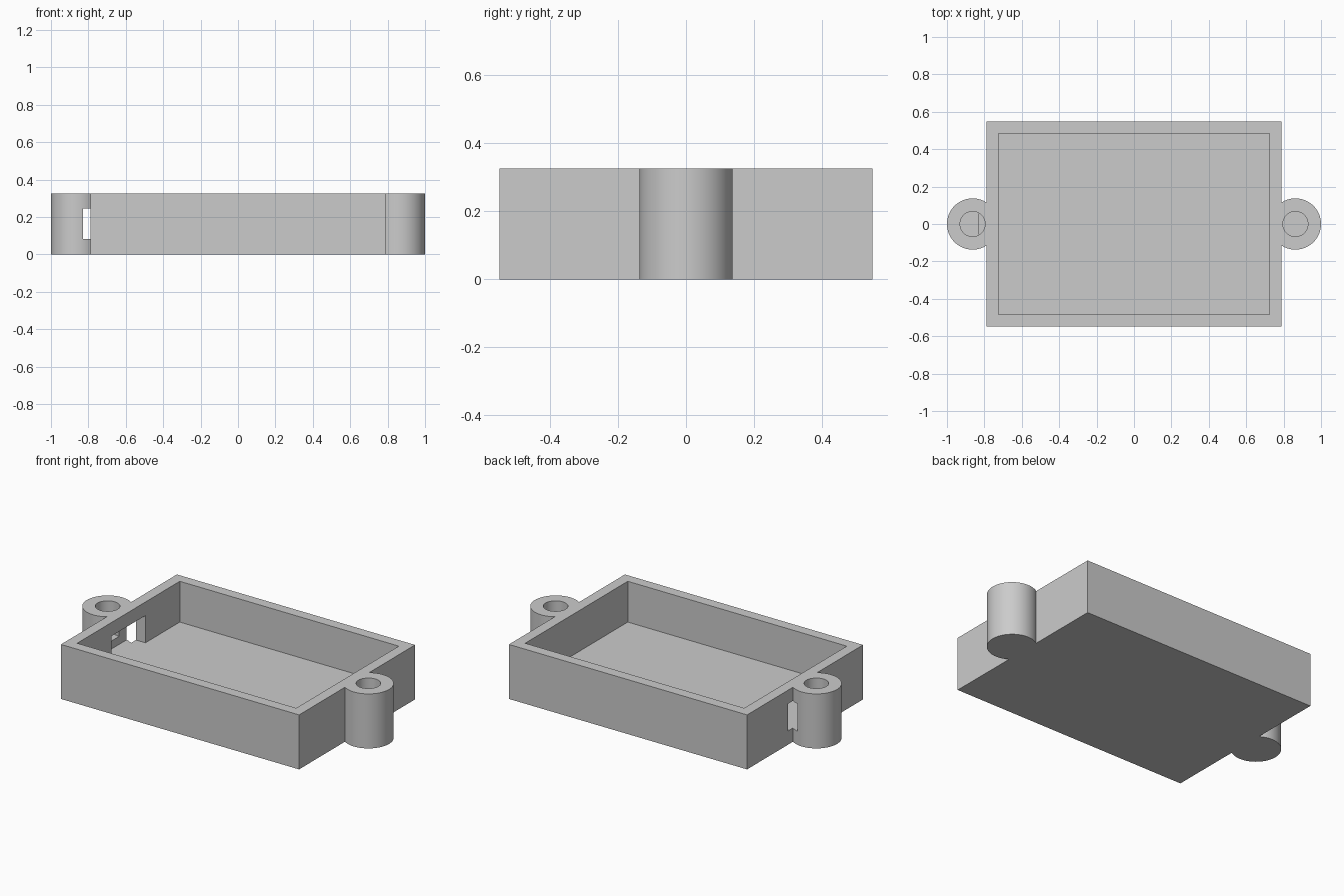
import bpy

old = bpy.data.objects.get("Cube")
if old:
    bpy.data.objects.remove(old, do_unlink=True)

HALF_X, HALF_Y, HEIGHT = 0.788, 0.548, 0.326
WALL, FLOOR = 0.063, 0.082
BOSS_X, BOSS_R, HOLE_R, HOLE_FLOOR = 0.863, 0.137, 0.067, 0.13

grey = bpy.data.materials.new("light grey plastic")
grey.use_nodes = True
colour = (0.6, 0.6, 0.6, 1)
grey.diffuse_color = colour
grey.node_tree.nodes["Principled BSDF"].inputs["Base Color"].default_value = colour


def box(name, x0, x1, y0, y1, z0, z1):
    bpy.ops.mesh.primitive_cube_add(
        size=1, location=((x0 + x1) / 2, (y0 + y1) / 2, (z0 + z1) / 2))
    ob = bpy.context.object
    ob.name = name
    ob.scale = (x1 - x0, y1 - y0, z1 - z0)
    bpy.ops.object.transform_apply(location=True, rotation=False, scale=True)
    ob.data.materials.append(grey)
    return ob


def cylinder(name, x, radius, z0, z1):
    bpy.ops.mesh.primitive_cylinder_add(
        vertices=64, radius=radius, depth=z1 - z0, location=(x, 0, (z0 + z1) / 2))
    ob = bpy.context.object
    ob.name = name
    ob.data.materials.append(grey)
    return ob


def combine(target, tool, operation):
    mod = target.modifiers.new(tool.name, "BOOLEAN")
    mod.object, mod.operation, mod.solver = tool, operation, "EXACT"
    bpy.context.view_layer.objects.active = target
    bpy.ops.object.modifier_apply(modifier=mod.name)
    bpy.data.objects.remove(tool, do_unlink=True)


# Outer tray block with a round screw boss at each end
tray = box("enclosure_tray", -HALF_X, HALF_X, -HALF_Y, HALF_Y, 0, HEIGHT)
for side in (-1, 1):
    combine(tray, cylinder("screw_boss", side * BOSS_X, BOSS_R, 0, HEIGHT), "UNION")

# Open cavity
combine(tray, box("cavity_cutter", WALL - HALF_X, HALF_X - WALL,
                  WALL - HALF_Y, HALF_Y - WALL, FLOOR, HEIGHT + 0.1), "DIFFERENCE")

# Blind screw holes
for side in (-1, 1):
    combine(tray, cylinder("hole_cutter", side * BOSS_X, HOLE_R, HOLE_FLOOR, HEIGHT + 0.1),
            "DIFFERENCE")

# Connector slot through the right end wall, cutting into the boss
combine(tray, box("slot_cutter", -0.83, -0.7, -0.16, 0.16, FLOOR, 0.245), "DIFFERENCE")

# Smooth round faces, crisp edges
bpy.ops.object.select_all(action="DESELECT")
tray.select_set(True)
bpy.context.view_layer.objects.active = tray
bpy.ops.object.shade_smooth_by_angle(angle=0.5)
